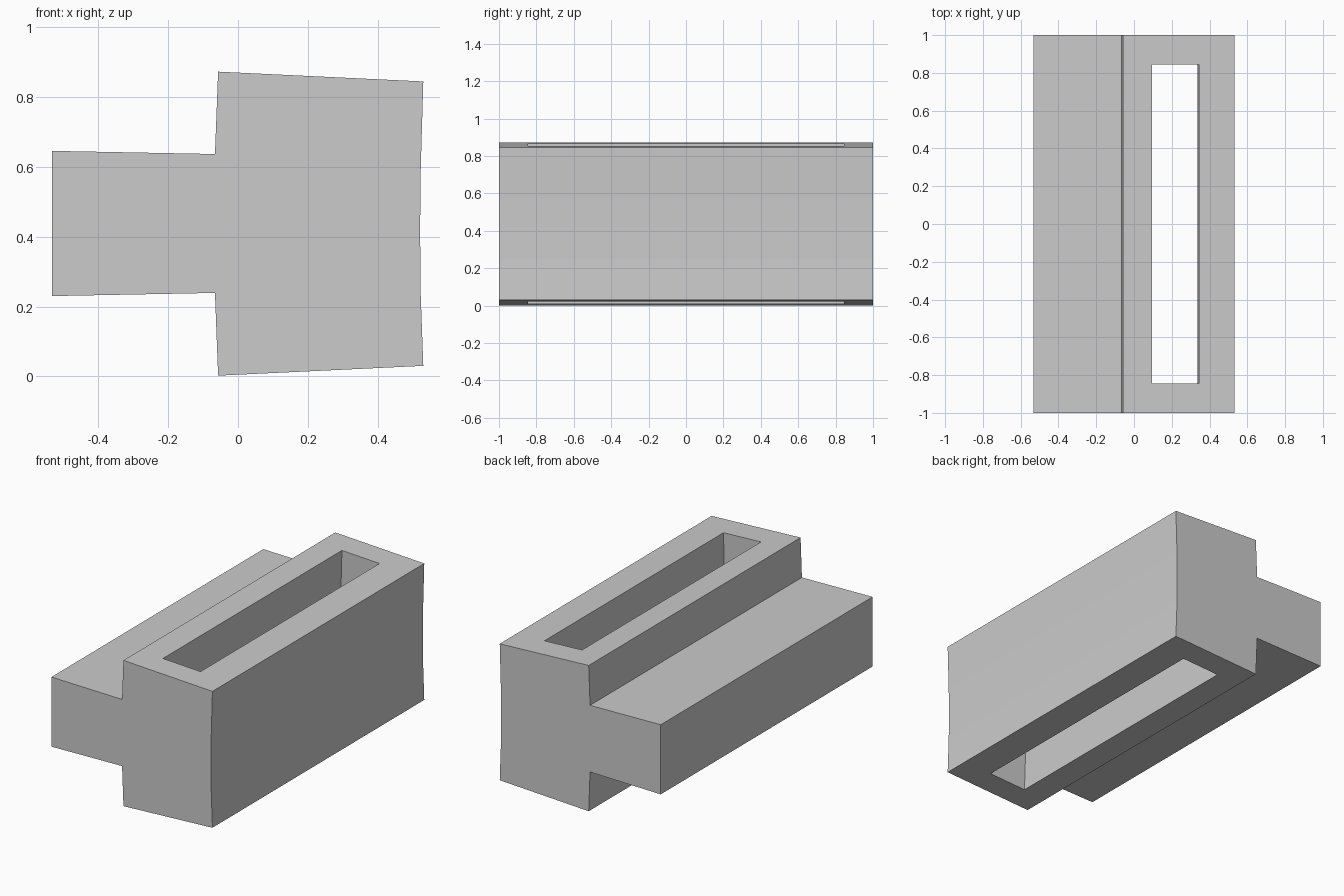
import bpy
import bmesh

cube = bpy.data.objects.get("Cube")
if cube:
    bpy.data.objects.remove(cube, do_unlink=True)

grey = bpy.data.materials.new("plain grey")
grey.use_nodes = True
grey.diffuse_color = (0.6, 0.6, 0.6, 1)
grey.node_tree.nodes["Principled BSDF"].inputs["Base Color"].default_value = (0.6, 0.6, 0.6, 1)


def prism(name, profile, half_length):
    """Extrude an x-z profile along y, centred on y = 0."""
    bm = bmesh.new()
    face = bm.faces.new([bm.verts.new((x, -half_length, z)) for x, z in profile])
    ext = bmesh.ops.extrude_face_region(bm, geom=[face])
    verts = [g for g in ext["geom"] if isinstance(g, bmesh.types.BMVert)]
    bmesh.ops.translate(bm, verts=verts, vec=(0, 2 * half_length, 0))
    bmesh.ops.recalc_face_normals(bm, faces=bm.faces)
    mesh = bpy.data.meshes.new(name)
    bm.to_mesh(mesh)
    bm.free()
    mesh.materials.append(grey)
    obj = bpy.data.objects.new(name, mesh)
    bpy.context.collection.objects.link(obj)
    return obj


# Stepped block: tongue on the left, slightly bowed tall section on the right
block = prism("slotted_block", [
    (-0.533, 0.23), (-0.066, 0.239), (-0.066, 0.238), (-0.057, 0.002),
    (0.531, 0.03), (0.523, 0.25), (0.522, 0.42), (0.523, 0.57), (0.531, 0.845),
    (-0.057, 0.873), (-0.066, 0.637), (-0.533, 0.646),
], 1.0)

# Through slot whose walls follow the same bow
bow = [(0.012, -0.1), (0.0, 0.25), (-0.001, 0.42), (0.0, 0.6), (0.011, 1.0)]
slot = prism("slot_cutter",
             [(0.088 + x, z) for x, z in bow] + [(0.337 + x, z) for x, z in reversed(bow)],
             0.845)
slot.hide_render = True

# Cut the slot and discard the cutter
cut = block.modifiers.new("slot", 'BOOLEAN')
cut.operation = 'DIFFERENCE'
cut.solver = 'EXACT'
cut.object = slot
bpy.context.view_layer.objects.active = block
bpy.ops.object.modifier_apply(modifier=cut.name)
bpy.data.objects.remove(slot, do_unlink=True)
